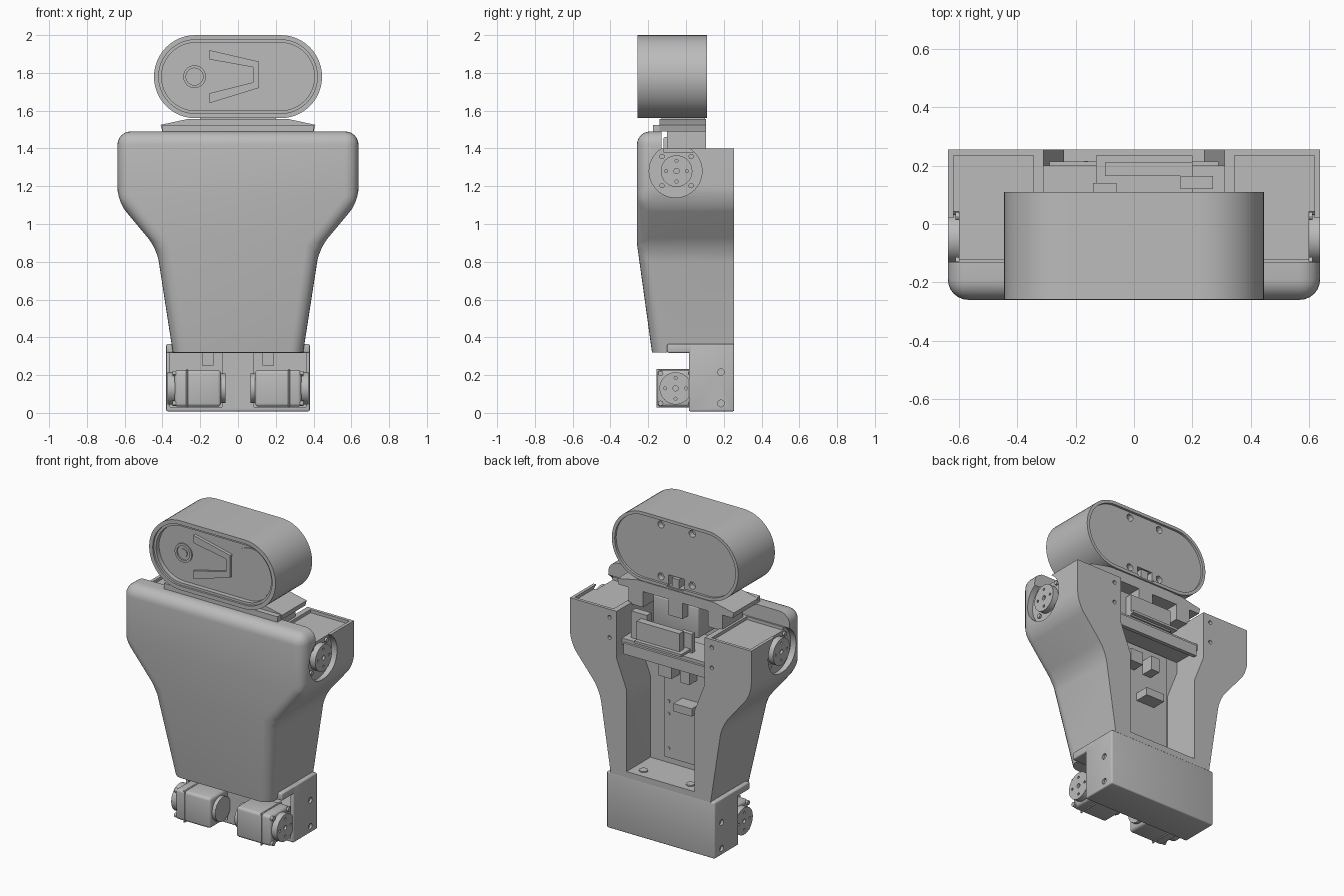
import bpy, bmesh, math
from mathutils import Matrix, Vector

if "Cube" in bpy.data.objects:
    bpy.data.objects.remove(bpy.data.objects["Cube"], do_unlink=True)

grey = bpy.data.materials.new("plain grey")
grey.use_nodes = True
grey.diffuse_color = (0.5, 0.5, 0.5, 1)
grey.node_tree.nodes["Principled BSDF"].inputs["Base Color"].default_value = (0.5, 0.5, 0.5, 1)


def finish(name, bm):
    bmesh.ops.recalc_face_normals(bm, faces=bm.faces)
    mesh = bpy.data.meshes.new(name)
    bm.to_mesh(mesh)
    bm.free()
    obj = bpy.data.objects.new(name, mesh)
    bpy.context.collection.objects.link(obj)
    mesh.materials.append(grey)
    return obj


def box(name, x, y, z, bevel=0):
    """Box from three (low, high) ranges."""
    bm = bmesh.new()
    bmesh.ops.create_cube(bm, size=1)
    for v in bm.verts:
        v.co = Vector([(a + b) / 2 + c * (b - a) for c, (a, b) in zip(v.co, (x, y, z))])
    if bevel:
        bmesh.ops.bevel(bm, geom=bm.edges[:], offset=bevel, segments=3, profile=0.5, affect='EDGES')
    return finish(name, bm)


def disc(name, centre, radius, depth, axis='Y', sides=32):
    bm = bmesh.new()
    bmesh.ops.create_cone(bm, cap_ends=True, segments=sides, radius1=radius, radius2=radius, depth=depth)
    turn = {'X': Matrix.Rotation(math.pi / 2, 4, 'Y'), 'Y': Matrix.Rotation(math.pi / 2, 4, 'X'),
            'Z': Matrix.Identity(4)}[axis]
    bmesh.ops.transform(bm, matrix=Matrix.Translation(centre) @ turn, verts=bm.verts)
    return finish(name, bm)


def prism(name, points, y0, y1):
    """Outline in x and z, extruded along y."""
    bm = bmesh.new()
    face = bm.faces.new([bm.verts.new((x, y0, z)) for x, z in points])
    new = bmesh.ops.extrude_face_region(bm, geom=[face])["geom"]
    bmesh.ops.translate(bm, vec=(0, y1 - y0, 0), verts=[g for g in new if isinstance(g, bmesh.types.BMVert)])
    return finish(name, bm)


def mirrored(points):
    return points + [(-x, z) for x, z in reversed(points)]


def stadium(half, radius, z, steps=24):
    pts = []
    for side in (1, -1):
        for i in range(steps + 1):
            a = math.pi * (i / steps - 0.5)
            pts.append((side * (half - radius + radius * math.cos(a)), z + side * radius * math.sin(a)))
    return pts


def cut(obj, cutters):
    for c in cutters:
        mod = obj.modifiers.new("cut", 'BOOLEAN')
        mod.object, mod.operation, mod.solver = c, 'DIFFERENCE', 'EXACT'
        bpy.context.view_layer.objects.active = obj
        bpy.ops.object.modifier_apply(modifier=mod.name)
        bpy.data.objects.remove(c, do_unlink=True)


def span(side, a, b):
    return tuple(sorted((side * a, side * b)))


# Torso shell: lofted rectangles with rounded front and side edges
BACK = 0.255
bm = bmesh.new()
rings = []
for z, w, front in ((0.32, 0.345, -0.18), (0.87, 0.43, -0.26), (1.12, 0.638, -0.26), (1.49, 0.638, -0.26)):
    rings.append([bm.verts.new(p) for p in ((-w, front, z), (w, front, z), (w, BACK, z), (-w, BACK, z))])
for low, high in zip(rings, rings[1:]):
    for i in range(4):
        j = (i + 1) % 4
        bm.faces.new((low[i], low[j], high[j], high[i]))
bm.faces.new(rings[0])
bm.faces.new(rings[-1])
bmesh.ops.recalc_face_normals(bm, faces=bm.faces)
soft = [e for e in bm.edges if e.calc_face_angle() > 0.2
        and not all(v.co.y > 0.2 for v in e.verts) and not all(v.co.z < 0.4 for v in e.verts)]
bmesh.ops.bevel(bm, geom=soft, offset=0.07, segments=6, profile=0.5, affect='EDGES')
shell = finish("torso_shell", bm)

opening = mirrored([(0.24, 0.40), (0.24, 0.92), (0.31, 1.10), (0.31, 1.6)])
cutters = [box("c", (-1, 1), (-0.13, 1), (1.40, 2)),
           prism("c", opening, 0.015, 0.5),
           box("c", (-0.31, 0.31), (-0.131, 0.1), (1.2, 2)),
           box("c", (-1, 1), (-0.1, 1), (0, 0.36))]
for s in (1, -1):
    cutters += [box("c", span(s, 0.345, 0.618), (-0.12, 0.235), (1.38, 2)),
                disc("c", (s * 0.68, -0.055, 1.28), 0.14, 0.16, 'X', 48),
                box("c", span(s, 0.6, 0.8), (-0.129, 0.02), (1.28, 2))]
    for z in (1.22, 1.35):
        cutters.append(disc("c", (s * 0.36, BACK, z), 0.012, 0.04, 'Y', 16))
cut(shell, cutters)


def servo(name, side, inner, outer, y, z, half):
    """Geared motor with a screwed disc on its outer end and an idler on its inner end."""
    box(name + "_body", span(side, inner, outer), (y - half, y + half), (z - half, z + half), 0.018)
    box(name + "_band", span(side, outer - 0.07, outer - 0.06), (y - half - 0.005, y + half + 0.005),
        (z - half - 0.005, z + half + 0.005), 0.004)
    horn = disc(name + "_horn", (side * (outer + 0.017), y, z), half * 0.88, 0.04, 'X', 40)
    holes = [disc("c", (side * (outer + 0.037), y, z), 0.014, 0.03, 'X', 16)]
    for i in range(4):
        a = math.pi / 2 * i
        holes.append(disc("c", (side * (outer + 0.037), y + 0.055 * math.cos(a), z + 0.055 * math.sin(a)),
                          0.008, 0.02, 'X', 12))
    cut(horn, holes)
    disc(name + "_idler", (side * (inner - 0.01), y, z), half * 0.8, 0.025, 'X')
    for dy in (-1, 1):
        for dz in (-1, 1):
            disc(name + "_screw", (side * outer, y + dy * (half - 0.018), z + dz * (half - 0.018)),
                 0.014, 0.025, 'X', 12)


# Hip housing: box with a forward top lip and two motor bays
hip = box("hip_housing", (-0.38, 0.38), (0.015, BACK), (0.008, 0.365), 0.008)
bays = []
for s in (1, -1):
    bays.append(box("c", span(s, 0.085, 0.36), (-0.2, 0.225), (0.03, 0.32)))
    for z in (0.05, 0.215):
        bays.append(disc("c", (s * 0.38, 0.185, z), 0.018, 0.03, 'X', 16))
cut(hip, bays)
box("hip_top_lip", (-0.38, 0.38), (-0.1, 0.1), (0.318, 0.365), 0.008)

for s, label in ((1, "left"), (-1, "right")):
    servo(label + "_shoulder_motor", s, 0.36, 0.60, -0.05, 1.28, 0.095)
    servo(label + "_hip_motor", s, 0.09, 0.335, -0.055, 0.13, 0.097)
    box(label + "_hip_motor_tail", span(s, 0.10, 0.33), (0.0, 0.2), (0.04, 0.215))
    box(label + "_hip_bracket", span(s, 0.13, 0.19), (0.02, 0.1), (0.25, 0.32))
    # Floor bosses in the back opening
    disc(label + "_floor_boss", (s * 0.165, 0.19, 0.402), 0.026, 0.012, 'Z')

# Neck: sloping plate, base and posts
neck = prism("neck_plate", mirrored([(0.40, 1.49), (0.41, 1.525), (0.27, 1.555)]), -0.14, 0.105)
box("neck_front_ledge", (-0.40, 0.40), (-0.175, -0.13), (1.48, 1.525))
box("neck_stem", (-0.2, 0.2), (-0.13, 0.10), (1.54, 1.575))
for x in (-0.28, 0, 0.28):
    box("neck_post", (x - 0.05, x + 0.05), (-0.1, 0.105), (1.39, 1.5))
box("neck_motor", (-0.12, 0.2), (-0.12, 0.05), (1.26, 1.46), 0.01)

# Electronics in the back opening
box("tray", (-0.31, 0.31), (0.0, 0.2), (1.17, 1.21))
box("tray_front", (-0.29, 0.29), (0.19, 0.215), (1.12, 1.19))
box("upper_board", (-0.13, 0.20), (0.1, 0.235), (1.22, 1.235))
box("battery_case", (-0.10, 0.20), (0.165, 0.21), (1.21, 1.35))
box("plug_left", (0.16, 0.27), (0.12, 0.165), (1.21, 1.38))
box("plug_right", (-0.14, -0.06), (0.11, 0.14), (1.21, 1.33))
box("circuit_board", (-0.22, 0.13), (0.01, 0.03), (0.44, 1.16))
for x, z, w, h, d in ((0.07, 1.03, 0.09, 0.08, 0.08), (-0.07, 1.03, 0.06, 0.09, 0.08),
                      (-0.06, 0.82, 0.13, 0.05, 0.09)):
    box("board_connector", (x - w / 2, x + w / 2), (0.03, 0.03 + d), (z - h / 2, z + h / 2))
for z in (0.5, 0.72, 0.8, 1.1):
    disc("board_screw", (0.1, 0.032, z), 0.01, 0.008, 'Y', 12)

# Head: rounded pod with recessed front and back
HEAD = 1.78
head = prism("head_pod", stadium(0.445, 0.22, HEAD), -0.258, 0.11)
pockets = [prism("c", stadium(0.42, 0.195, HEAD), -0.4, -0.245),
           prism("c", stadium(0.405, 0.18, HEAD), -0.4, -0.215),
           prism("c", stadium(0.425, 0.20, HEAD), 0.095, 0.3),
           box("c", (-0.055, 0.055), (0.03, 0.3), (1.57, 1.64))]
for x in (-0.11, 0.11):
    for z in (-0.165, 0.165):
        pockets.append(disc("c", (x, 0.11, HEAD + z), 0.022, 0.1, 'Y', 20))
cut(head, pockets)
box("head_cable_plug", (-0.02, 0.03), (0.02, 0.1), (1.57, 1.63))

# Face details
FACE = -0.215
ring = disc("small_lens_ring", (-0.23, FACE, HEAD), 0.06, 0.016)
cut(ring, [disc("c", (-0.23, FACE, HEAD), 0.045, 0.05)])
disc("small_lens", (-0.23, FACE, HEAD), 0.025, 0.012)
disc("large_lens", (0.25, FACE, HEAD), 0.155, 0.012, 'Y', 48)
horn = prism("face_horn", [(-0.15, 1.64), (0.11, 1.72), (0.11, 1.86), (-0.15, 1.92)], FACE - 0.02, FACE + 0.005)
cut(horn, [prism("c", [(-0.2, 1.68), (0.08, 1.75), (0.08, 1.83), (-0.2, 1.88)], -0.4, FACE - 0.004)])

# Shade smooth where surfaces are round
bpy.ops.object.select_all(action='DESELECT')
for obj in bpy.context.scene.objects:
    if obj.type == 'MESH':
        obj.select_set(True)
        bpy.context.view_layer.objects.active = obj
bpy.ops.object.shade_smooth_by_angle(angle=math.radians(30))
